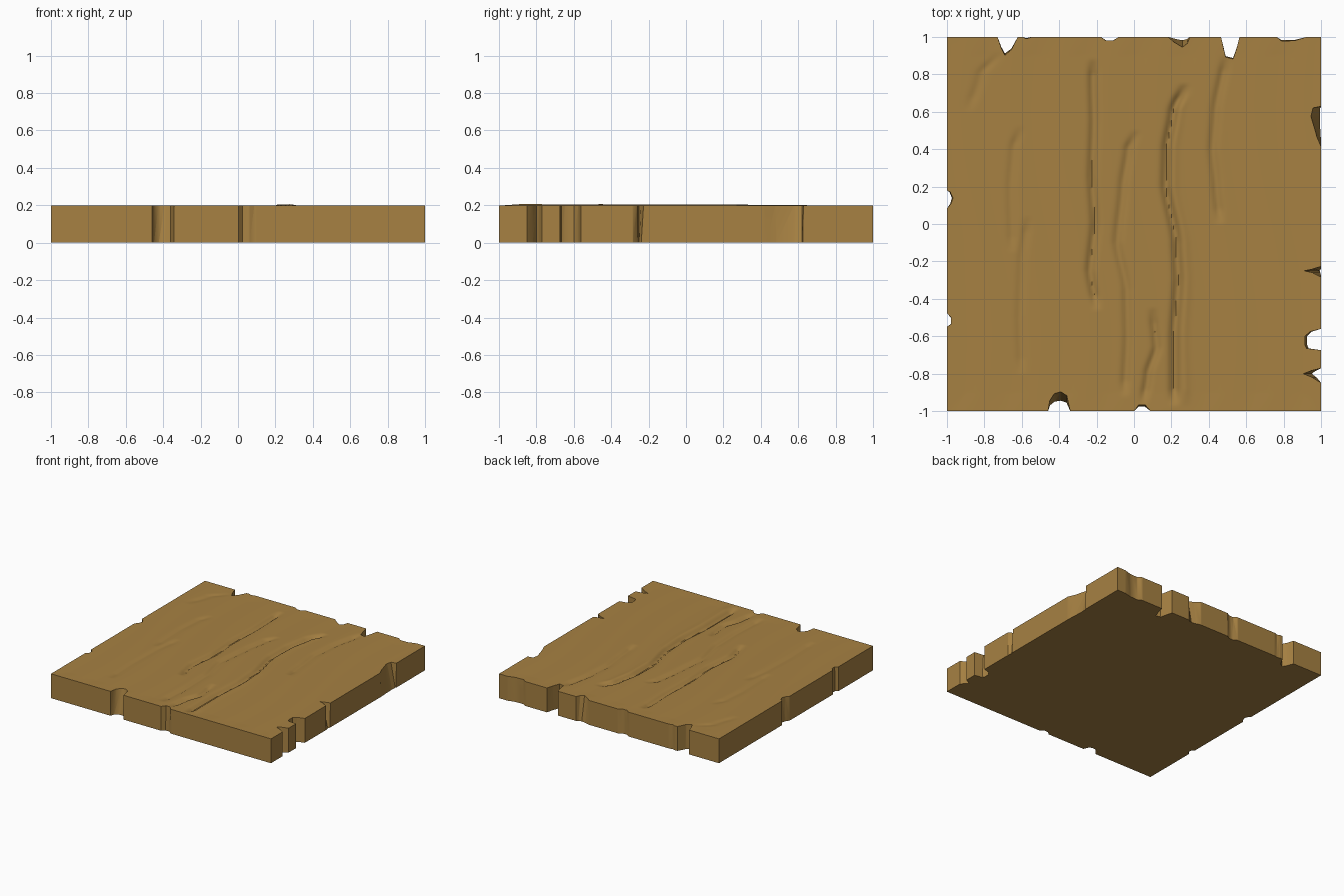
import bpy, bmesh, math

if "Cube" in bpy.data.objects:
    bpy.data.objects.remove(bpy.data.objects["Cube"])

wood = bpy.data.materials.new("brown wood")
wood.diffuse_color = (0.385, 0.22, 0.055, 1)
wood.use_nodes = True
wood.node_tree.nodes["Principled BSDF"].inputs["Base Color"].default_value = wood.diffuse_color

# Grain grooves: (depth, half width, path of (y, x) from low y to high y)
GROOVES = [
    (0.024, 0.024, [(-0.97, 0.215), (-0.6, 0.215), (-0.3, 0.235), (-0.1, 0.225),
                    (0.2, 0.17), (0.4, 0.175), (0.6, 0.21), (0.75, 0.27)]),
    (-0.006, 0.022, [(-0.97, 0.275), (-0.6, 0.265), (-0.3, 0.28), (-0.1, 0.27),
                     (0.2, 0.21), (0.4, 0.21), (0.6, 0.24), (0.7, 0.28)]),
    (0.020, 0.022, [(-0.46, -0.20), (-0.25, -0.235), (0.0, -0.21), (0.25, -0.225),
                    (0.55, -0.215), (0.75, -0.22), (0.88, -0.22)]),
    (0.014, 0.022, [(-0.92, -0.05), (-0.6, -0.035), (-0.35, -0.04), (-0.1, -0.09),
                    (0.2, -0.06), (0.4, -0.03), (0.5, 0.01)]),
    (0.014, 0.022, [(0.0, 0.46), (0.2, 0.44), (0.4, 0.42), (0.6, 0.435), (0.9, 0.49)]),
    (0.016, 0.020, [(-0.97, 0.05), (-0.8, 0.075), (-0.66, 0.12), (-0.45, 0.10)]),
    (0.008, 0.022, [(-0.8, -0.60), (-0.5, -0.61), (-0.2, -0.60), (0.04, -0.57)]),
    (0.008, 0.022, [(-0.15, -0.65), (0.2, -0.66), (0.4, -0.645), (0.52, -0.61)]),
    (0.006, 0.025, [(0.6, -0.88), (0.8, -0.82), (0.92, -0.72)]),
]


def path_x(path, y):
    for (y0, x0), (y1, x1) in zip(path, path[1:]):
        if y0 <= y <= y1:
            t = (y - y0) / (y1 - y0)
            return x0 + (x1 - x0) * (t * t * (3 - 2 * t) * 0.5 + t * 0.5)
    return None


def height(x, y):
    z = 0.2
    for depth, w, path in GROOVES:
        px = path_x(path, y)
        if px is None or abs(x - px) > 4 * w:
            continue
        taper = min(1, (y - path[0][0]) / 0.08, (path[-1][0] - y) / 0.08)
        z -= depth * taper * math.exp(-((x - px) / w) ** 2)
    # faint overall grain, fading out at the rim
    rim = min(1, (1 - max(abs(x), abs(y))) / 0.1)
    return z - 0.001 * rim * (1 + math.sin(24 * x + 2 * math.sin(2.5 * y)))


# Slab: fine top sheet, straight sides and flat bottom
bm = bmesh.new()
bmesh.ops.create_grid(bm, x_segments=160, y_segments=160, size=1)
for v in bm.verts:
    v.co.z = height(v.co.x, v.co.y)
rim = [e for e in bm.edges if e.is_boundary]
new = bmesh.ops.extrude_edge_only(bm, edges=rim)["geom"]
for v in new:
    if isinstance(v, bmesh.types.BMVert):
        v.co.z = 0
bmesh.ops.edgeloop_fill(bm, edges=[e for e in bm.edges if e.is_boundary])
bmesh.ops.recalc_face_normals(bm, faces=bm.faces)
mesh = bpy.data.meshes.new("wooden_slab")
bm.to_mesh(mesh)
bm.free()
slab = bpy.data.objects.new("wooden_slab", mesh)
bpy.context.collection.objects.link(slab)
mesh.materials.append(wood)

# Edge chips: side, share of depth kept at the bottom, (position, depth) outline
CHIPS = [
    ("back", 0.9, [(-0.73, 0), (-0.71, 0.06), (-0.69, 0.10), (-0.655, 0.07), (-0.62, 0)]),
    ("back", 0.7, [(-0.60, 0), (-0.575, 0.012), (-0.54, 0)]),
    ("back", 0.9, [(-0.18, 0), (-0.15, 0.022), (-0.11, 0.022), (-0.08, 0)]),
    ("back", 0.3, [(0.18, 0), (0.22, 0.035), (0.26, 0.06), (0.285, 0.04), (0.30, 0)]),
    ("back", 0.95, [(0.465, 0), (0.49, 0.11), (0.53, 0.12), (0.55, 0.06), (0.565, 0)]),
    ("back", 0.8, [(0.76, 0), (0.79, 0.024), (0.86, 0.022), (0.93, 0)]),
    ("right", 0.1, [(0.41, 0), (0.48, 0.03), (0.58, 0.06), (0.62, 0.05), (0.63, 0)]),
    ("right", 0.05, [(-0.285, 0), (-0.26, 0.05), (-0.25, 0.10), (-0.24, 0.05), (-0.225, 0)]),
    ("right", 0.85, [(-0.675, 0), (-0.665, 0.08), (-0.645, 0.09), (-0.60, 0.09),
                     (-0.575, 0.06), (-0.56, 0)]),
    ("right", 0.5, [(-0.85, 0), (-0.82, 0.05), (-0.80, 0.10), (-0.785, 0.06), (-0.77, 0)]),
    ("front", 0.5, [(-0.46, 0), (-0.45, 0.06), (-0.425, 0.10), (-0.39, 0.11),
                    (-0.36, 0.09), (-0.34, 0)]),
    ("front", 0.7, [(0.0, 0), (0.025, 0.035), (0.06, 0.035), (0.09, 0)]),
    ("left", 0.8, [(0.08, 0), (0.11, 0.025), (0.14, 0.035), (0.17, 0.02), (0.18, 0)]),
    ("left", 0.9, [(-0.55, 0), (-0.535, 0.025), (-0.50, 0.025), (-0.475, 0)]),
]
PLACE = {
    "back": lambda t, d: (t, 1 - d), "front": lambda t, d: (t, -1 + d),
    "right": lambda t, d: (1 - d, t), "left": lambda t, d: (-1 + d, t),
}
bm = bmesh.new()
for side, keep, pts in CHIPS:
    rings = []
    for z, k in ((-0.01, keep), (0.22, 1)):
        outline = [(pts[0][0], -0.06)]
        outline += [(t, d * k - 0.002) for t, d in pts]
        outline += [(pts[-1][0], -0.06)]
        rings.append([bm.verts.new((*PLACE[side](t, d), z)) for t, d in outline])
    low, high = rings
    bm.faces.new(low)
    bm.faces.new(high)
    for i in range(len(low)):
        j = (i + 1) % len(low)
        bm.faces.new((low[i], low[j], high[j], high[i]))
bmesh.ops.recalc_face_normals(bm, faces=bm.faces)
cut_mesh = bpy.data.meshes.new("chip_cutter")
bm.to_mesh(cut_mesh)
bm.free()
cut_mesh.materials.append(wood)
cutter = bpy.data.objects.new("chip_cutter", cut_mesh)
bpy.context.collection.objects.link(cutter)
cutter.hide_render = True

# Cut the chips, then smooth the worn surfaces
mod = slab.modifiers.new("chips", "BOOLEAN")
mod.operation = "DIFFERENCE"
mod.solver = "EXACT"
mod.object = cutter
bpy.context.view_layer.objects.active = slab
slab.select_set(True)
bpy.ops.object.modifier_apply(modifier=mod.name)
bpy.data.objects.remove(cutter)
bpy.ops.object.shade_smooth_by_angle(angle=math.radians(45))
